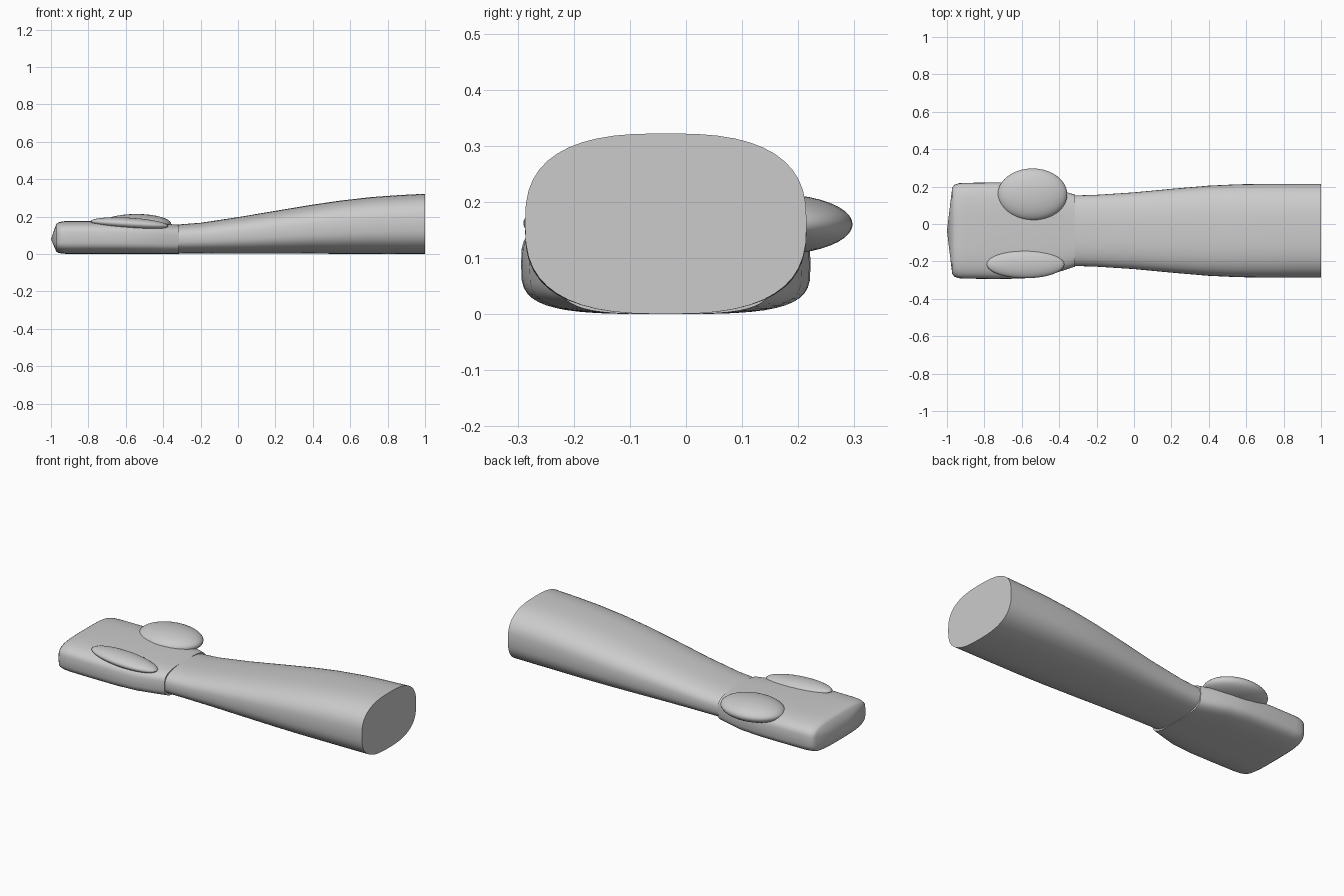
import bpy, bmesh, math
from mathutils import Vector

cube = bpy.data.objects.get("Cube")
if cube:
    bpy.data.objects.remove(cube, do_unlink=True)

grey = bpy.data.materials.new("plain_grey")
grey.use_nodes = True
colour = (0.6, 0.6, 0.6, 1)
grey.diffuse_color = colour
grey.node_tree.nodes["Principled BSDF"].inputs["Base Color"].default_value = colour

SIDES = 48
MID_Y = -0.036


def finish(obj, angle):
    """Give the part its colour and smooth shading with sharp creases."""
    obj.data.materials.clear()
    obj.data.materials.append(grey)
    bpy.ops.object.select_all(action="DESELECT")
    obj.select_set(True)
    bpy.context.view_layer.objects.active = obj
    bpy.ops.object.shade_smooth_by_angle(angle=math.radians(angle))


def loft(name, sections, power, tip=None):
    """Skin rounded-box rings along x; each section is x, half width, bottom, top."""
    bm = bmesh.new()
    rings = []
    for x, half, low, high in sections:
        ring = []
        for i in range(SIDES):
            a = 2 * math.pi * i / SIDES
            c, s = math.cos(a), math.sin(a)
            u = math.copysign(abs(c) ** (2 / power), c)
            v = math.copysign(abs(s) ** (2 / power), s)
            ring.append(bm.verts.new((x, MID_Y + half * u,
                                      (low + high) / 2 + (high - low) / 2 * v)))
        rings.append(ring)
    for a, b in zip(rings, rings[1:]):
        for i in range(SIDES):
            j = (i + 1) % SIDES
            bm.faces.new((a[i], a[j], b[j], b[i]))
    bm.faces.new(rings[-1])
    if tip:
        point = bm.verts.new(tip)
        for i in range(SIDES):
            bm.faces.new((rings[0][i], point, rings[0][(i + 1) % SIDES]))
    else:
        bm.faces.new(rings[0])
    bmesh.ops.recalc_face_normals(bm, faces=bm.faces[:])
    mesh = bpy.data.meshes.new(name)
    bm.to_mesh(mesh)
    bm.free()
    obj = bpy.data.objects.new(name, mesh)
    bpy.context.collection.objects.link(obj)
    finish(obj, 40)


def pad(name, centre, radii, tilt):
    """Flattened ellipsoid pad."""
    bpy.ops.mesh.primitive_uv_sphere_add(segments=40, ring_count=20, location=centre,
                                         rotation=tilt)
    obj = bpy.context.object
    obj.name = name
    obj.scale = Vector(radii)
    bpy.ops.object.transform_apply(location=False, rotation=False, scale=True)
    finish(obj, 40)


# Forearm, widening from wrist to the flat cut end
loft("forearm", [
    (-0.33, 0.188, 0.003, 0.157), (-0.2, 0.192, 0.003, 0.167),
    (0, 0.205, 0.002, 0.197), (0.2, 0.224, 0.002, 0.231),
    (0.4, 0.241, 0.002, 0.264), (0.55, 0.248, 0.001, 0.286),
    (0.72, 0.251, 0.001, 0.305), (0.86, 0.251, 0, 0.315),
    (1, 0.251, 0, 0.322)], 2.7)

# Closed hand with a shallow pointed end
loft("hand", [
    (-0.972, 0.23, 0.014, 0.16), (-0.96, 0.246, 0.006, 0.169),
    (-0.935, 0.254, 0.002, 0.175), (-0.9, 0.256, 0, 0.177),
    (-0.75, 0.258, 0, 0.177), (-0.6, 0.256, 0, 0.173),
    (-0.48, 0.243, 0, 0.167), (-0.38, 0.213, 0, 0.16),
    (-0.315, 0.192, 0, 0.158)], 3.6, (-1, MID_Y, 0.08))

# Pads on the thumb side and the outer side
pad("thumb_pad", (-0.543, 0.158, 0.16), (0.186, 0.139, 0.054), (0, 0, 0))
pad("outer_pad", (-0.58, -0.216, 0.162), (0.208, 0.074, 0.032), (0, 0.06, 0))
